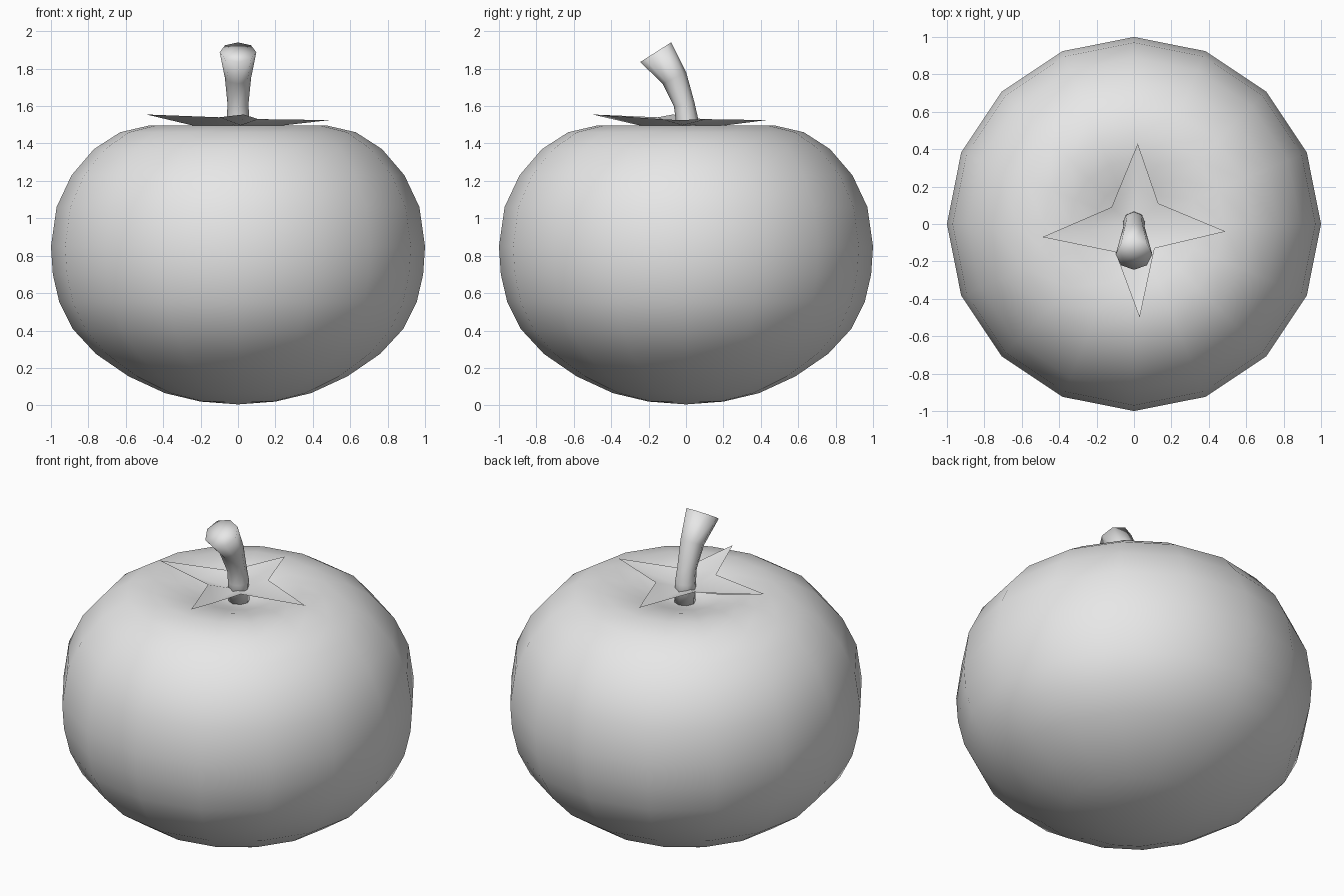
import bpy, bmesh, math
from mathutils import Vector

cube = bpy.data.objects.get("Cube")
if cube:
    bpy.data.objects.remove(cube, do_unlink=True)

grey = bpy.data.materials.new("light_grey")
grey.use_nodes = True
grey.diffuse_color = (0.8, 0.8, 0.8, 1)
grey.node_tree.nodes["Principled BSDF"].inputs["Base Color"].default_value = (0.8, 0.8, 0.8, 1)


def finish(bm, name):
    """Turn a bmesh into a smooth shaded object."""
    bmesh.ops.recalc_face_normals(bm, faces=bm.faces)
    for f in bm.faces:
        f.smooth = True
    mesh = bpy.data.meshes.new(name)
    bm.to_mesh(mesh)
    bm.free()
    mesh.materials.append(grey)
    obj = bpy.data.objects.new(name, mesh)
    bpy.context.collection.objects.link(obj)
    return obj


def loft(name, rings, sides, start, end):
    """Skin rings of (centre, radius, tilt about x), closed by end points."""
    bm = bmesh.new()
    loops = []
    for centre, r, tilt in rings:
        loop = []
        for i in range(sides):
            a = 2 * math.pi * i / sides
            x, y = r * math.cos(a), r * math.sin(a)
            loop.append(bm.verts.new(Vector(centre) + Vector(
                (x, y * math.cos(tilt), y * math.sin(tilt)))))
        loops.append(loop)
    for lo, hi in zip(loops, loops[1:]):
        for i in range(sides):
            j = (i + 1) % sides
            bm.faces.new((lo[i], lo[j], hi[j], hi[i]))
    for loop, point in ((loops[0], start), (loops[-1], end)):
        tip = bm.verts.new(point)
        for i in range(sides):
            bm.faces.new((loop[i], loop[(i + 1) % sides], tip))
    return finish(bm, name)


# Round fruit with a dimpled top
profile = [(0.2, 0.02), (0.39, 0.065), (0.585, 0.155), (0.76, 0.275),
           (0.885, 0.41), (0.955, 0.55), (0.99, 0.7), (1.0, 0.85),
           (0.97, 1.06), (0.89, 1.23), (0.77, 1.37), (0.63, 1.46),
           (0.48, 1.495), (0.34, 1.485), (0.21, 1.45), (0.1, 1.415)]
loft("fruit_body", [((0, 0, z), r, 0) for r, z in profile], 16,
     (0, 0, 0.005), (0, 0, 1.4))

# Curved stem widening to a slanted end
stem = [((0, 0.01, 1.41), 0.06, 0), ((0, 0.005, 1.53), 0.06, 0.05),
        ((0, -0.01, 1.61), 0.056, 0.2), ((0, -0.062, 1.75), 0.07, 0.45),
        ((0, -0.162, 1.888), 0.098, 0.566)]
loft("stem", stem, 8, (0, 0.01, 1.41), (0, -0.162, 1.888))

# Four pointed calyx: leaves folded down along the middle
tips = [(0.49, -0.04, 1.525), (0.02, 0.43, 1.525),
        (-0.49, -0.07, 1.555), (0.03, -0.5, 1.555)]
corners = [(0.13, 0.11, 1.53), (-0.12, 0.09, 1.53),
           (-0.1, -0.15, 1.54), (0.11, -0.13, 1.53)]
bm = bmesh.new()
centre = bm.verts.new((0, -0.01, 1.485))
inner = [bm.verts.new(c) for c in corners]
for i, t in enumerate(tips):
    tip = bm.verts.new(t)
    rib = bm.verts.new((t[0] * 0.5, t[1] * 0.5, 1.497))
    for side in (inner[i], inner[i - 1]):
        bm.faces.new((centre, rib, side))
        bm.faces.new((rib, tip, side))
calyx = finish(bm, "calyx")
if sum(p.normal.z for p in calyx.data.polygons) < 0:
    calyx.data.flip_normals()
